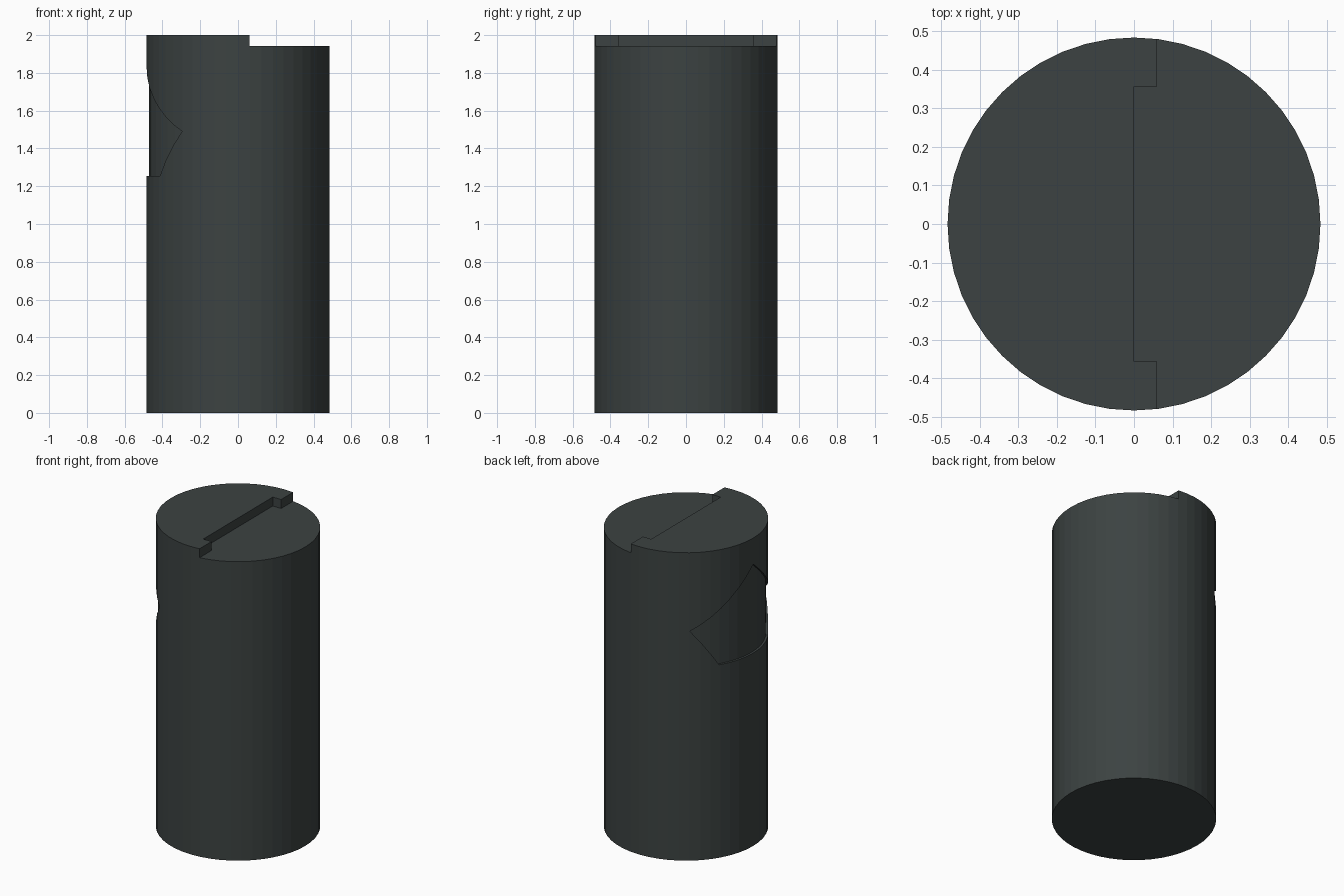
import bpy, bmesh

if "Cube" in bpy.data.objects:
    bpy.data.objects.remove(bpy.data.objects["Cube"])

R, H, SIDES = 0.484, 2.0, 48

def cylinder(name, radius, z0, z1):
    bpy.ops.mesh.primitive_cylinder_add(vertices=SIDES, radius=radius, depth=z1 - z0,
                                        location=(0, 0, (z0 + z1) / 2))
    ob = bpy.context.object
    ob.name = name
    return ob

def prism(name, points, offset):
    bm = bmesh.new()
    face = bm.faces.new([bm.verts.new(p) for p in points])
    out = bmesh.ops.extrude_face_region(bm, geom=[face])
    moved = [v for v in out["geom"] if isinstance(v, bmesh.types.BMVert)]
    bmesh.ops.translate(bm, verts=moved, vec=offset)
    bmesh.ops.recalc_face_normals(bm, faces=bm.faces)
    me = bpy.data.meshes.new(name)
    bm.to_mesh(me)
    bm.free()
    ob = bpy.data.objects.new(name, me)
    bpy.context.collection.objects.link(ob)
    return ob

def cut(target, cutter):
    mod = target.modifiers.new("cut", "BOOLEAN")
    mod.operation = "DIFFERENCE"
    mod.solver = "EXACT"
    mod.object = cutter
    bpy.context.view_layer.objects.active = target
    bpy.ops.object.modifier_apply(modifier=mod.name)
    bpy.data.objects.remove(cutter)

# Main round body
body = cylinder("pin_body", R, 0, H)

# Lowered half of the top, with a shallow slot set into the raised half
step = [(0.06, -1), (1, -1), (1, 1), (0.06, 1),
        (0.06, 0.357), (0, 0.357), (0, -0.357), (0.06, -0.357)]
cut(body, prism("step_cutter", [(x, y, 1.942) for x, y in step], (0, 0, 0.3)))

# Five-sided shallow recess wrapped around the left side
shield = [(0, 1.83), (0.383, 1.49), (0.25, 1.253), (-0.25, 1.253), (-0.383, 1.49)]
recess = prism("recess_cutter", [(-1, y, z) for y, z in shield], (0.9, 0, 0))
cut(recess, cylinder("recess_core", R - 0.014, 0.5, 2.5))
cut(body, recess)

# Single dark grey-green colour
mat = bpy.data.materials.new("dark slate")
mat.diffuse_color = (0.045, 0.055, 0.054, 1)
mat.use_nodes = True
mat.node_tree.nodes["Principled BSDF"].inputs["Base Color"].default_value = mat.diffuse_color
body.data.materials.clear()
body.data.materials.append(mat)
for p in body.data.polygons:
    p.material_index = 0
    p.use_smooth = False
